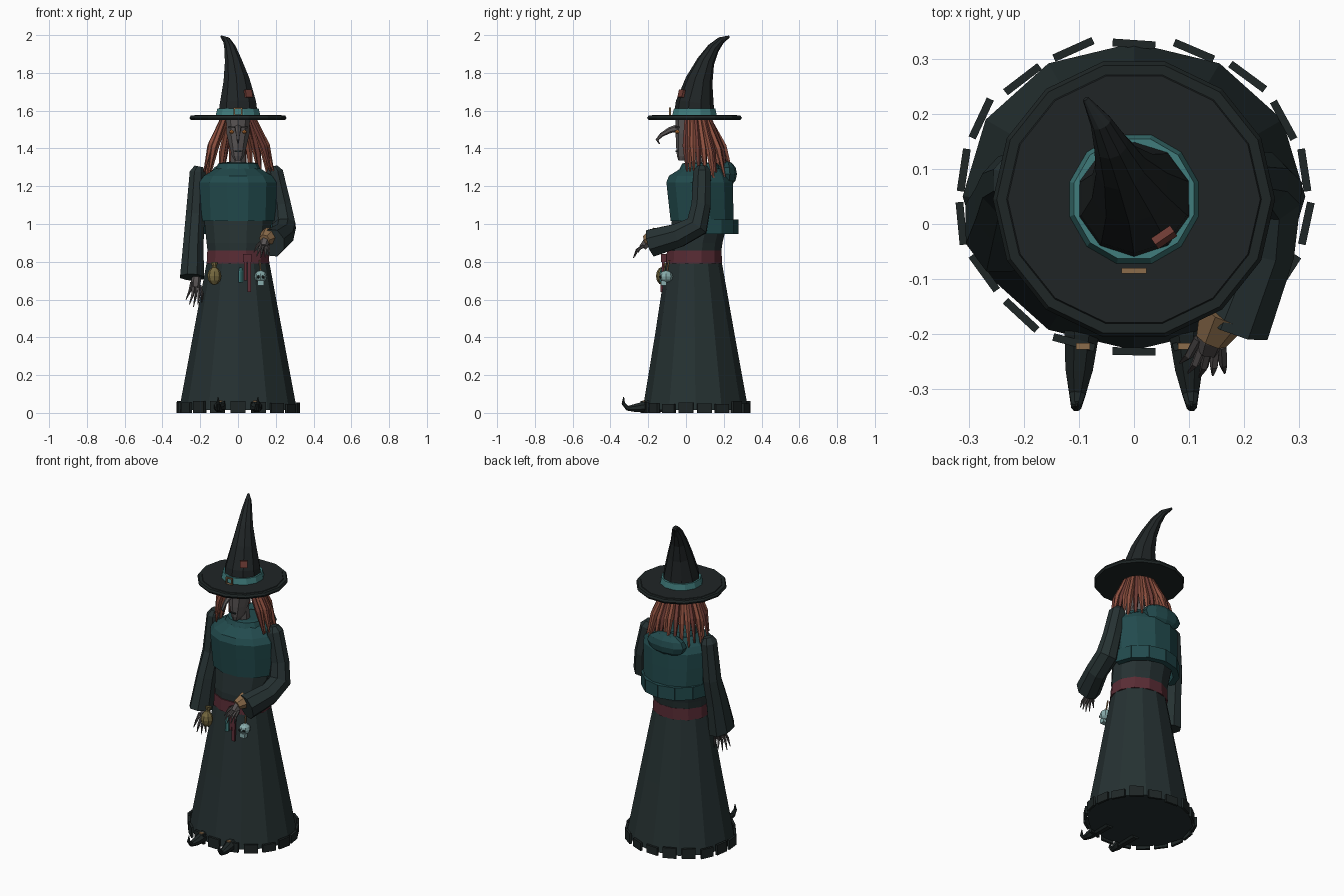
import bpy, bmesh, random
from math import sin, cos, pi, radians
from mathutils import Vector, Matrix

random.seed(4)
MATS = {}
for name, col in dict(
        robe=(.019, .031, .032), dark=(.013, .019, .019), shawl=(.016, .07, .075), hat=(.014, .018, .019),
        band=(.05, .2, .2), belt=(.1, .025, .035), hair=(.27, .08, .05), hair2=(.16, .045, .035),
        skin=(.1, .09, .09), nail=(.06, .055, .055), tan=(.26, .15, .07), pouch=(.18, .14, .05),
        bone=(.25, .42, .42), eye=(.6, .2, .04)).items():
    MATS[name] = bpy.data.materials.new(name)
    MATS[name].diffuse_color = (*col, 1)


def finish(name, bm, mat):
    bmesh.ops.recalc_face_normals(bm, faces=bm.faces)
    me = bpy.data.meshes.new(name)
    bm.to_mesh(me)
    bm.free()
    ob = bpy.data.objects.new(name, me)
    ob.data.materials.append(MATS[mat])
    bpy.context.collection.objects.link(ob)
    return ob


def skin_rings(name, rings, mat):
    """Joins rings of points into a capped skin."""
    bm = bmesh.new()
    rows = [[bm.verts.new(p) for p in r] for r in rings]
    n = len(rows[0])
    for a, b in zip(rows, rows[1:]):
        for i in range(n):
            bm.faces.new((a[i], a[(i + 1) % n], b[(i + 1) % n], b[i]))
    bm.faces.new(rows[0])
    bm.faces.new(rows[-1])
    return finish(name, bm, mat)


def loft(name, secs, n, mat, phase=0.0):
    """Level elliptical sections: (centre x, centre y, z, rx, ry)."""
    return skin_rings(name, [[(x + rx * cos(2 * pi * i / n + phase), y + ry * sin(2 * pi * i / n + phase), z)
                              for i in range(n)] for x, y, z, rx, ry in secs], mat)


def tube(name, pts, radii, n, mat):
    """Sweeps an ellipse along a path; each radius is a number or an (rx, ry) pair."""
    pts = [Vector(p) for p in pts]
    t0, q, rings = Vector((0, 0, 1)), Matrix.Identity(3), []
    for k, p in enumerate(pts):
        t = (pts[min(k + 1, len(pts) - 1)] - pts[max(k - 1, 0)]).normalized()
        q = t0.rotation_difference(t).to_matrix() @ q
        t0 = t
        rx, ry = radii[k] if isinstance(radii[k], tuple) else (radii[k], radii[k])
        rings.append([p + q @ Vector((rx * cos(2 * pi * (i + .5) / n), ry * sin(2 * pi * (i + .5) / n), 0))
                      for i in range(n)])
    return skin_rings(name, rings, mat)


def box(name, loc, size, mat, rz=0.0, rx=0.0):
    bm = bmesh.new()
    m = Matrix.Translation(loc) @ Matrix.Rotation(rz, 4, 'Z') @ Matrix.Rotation(rx, 4, 'X')
    bmesh.ops.create_cube(bm, size=1, matrix=m @ Matrix.Diagonal((*size, 1)))
    return finish(name, bm, mat)


def ball(name, loc, size, mat, u=8, v=6):
    bm = bmesh.new()
    bmesh.ops.create_uvsphere(bm, u_segments=u, v_segments=v, radius=1,
                              matrix=Matrix.Translation(loc) @ Matrix.Diagonal((*size, 1)))
    return finish(name, bm, mat)


# Robe, sash and shawl
loft("robe_skirt", [(0, .05, .015, .312, .28), (0, .047, .4, .24, .213), (0, .042, .8, .165, .147)], 12, "robe")
loft("robe_torso", [(0, .042, .8, .16, .142), (0, .05, .9, .172, .148), (0, .08, 1.05, .188, .155)], 12, "robe",
     pi / 12)
loft("sash", [(0, .042, .79, .172, .153), (0, .044, .86, .168, .15)], 12, "belt", pi / 12)
loft("shawl", [(0, .085, 1.015, .204, .172), (0, .078, 1.13, .21, .178), (0, .072, 1.22, .212, .182),
               (0, .072, 1.255, .187, .168), (0, .085, 1.295, .12, .115)], 12, "shawl", pi / 12)
loft("collar", [(0, .075, 1.28, .125, .115), (0, .075, 1.32, .105, .095), (0, .075, 1.325, .085, .075)], 12, "shawl")
ball("hood", (-.02, .215, 1.265), (.13, .055, .068), "shawl", 10)

# Shawl roll around the back
for i in range(6):
    a = radians(20 + i * 28)
    box("shawl_roll", (.19 * cos(a), .072 + .182 * sin(a), .985), (.1, .035, .078), "shawl", a - pi / 2)

# Tattered hem
N = 18
for i in range(N):
    a = 2 * pi * (i + .5) / N
    h, off = random.uniform(.045, .065), random.uniform(-.006, .004)
    box("hem_tatter", ((.32 + off) * cos(a), .05 + (.283 + off) * sin(a), h / 2), (.078, .014, h), "dark",
        a + pi / 2 + random.uniform(-.12, .12))

# Curled shoes with buckles
for s in (-1, 1):
    tube("shoe", [(s * .095, -.1, .035), (s * .095, -.2, .035), (s * .1, -.265, .026), (s * .103, -.31, .025),
                  (s * .105, -.332, .05), (s * .105, -.33, .085)],
         [(.036, .034), (.034, .033), (.027, .024), (.016, .014), .01, .002], 8, "dark")
    box("shoe_buckle", (s * .093, -.223, .06), (.026, .012, .012), "tan")

# Sleeves: one hanging, one bent forward with a drooping cuff
tube("hanging_sleeve", [(-.207, .08, 1.305), (-.213, .08, 1.275), (-.226, .07, 1.05), (-.236, .035, .9),
                        (-.244, 0, .718)],
     [(.025, .03), (.046, .052), (.054, .058), (.058, .075), (.068, .095)], 8, "robe")
tube("bent_sleeve", [(.185, .085, 1.305), (.192, .085, 1.275), (.23, .08, 1.1), (.244, .058, .99),
                     (.236, -.04, .94), (.182, -.182, .9)],
     [(.025, .03), (.05, .05), (.055, .055), (.066, .066), (.062, .068), (.07, .078)], 8, "robe")


# Bony hands: palm plus five fingers spread across a side vector
def hand(base, fwd, side, size):
    base, fwd, side = Vector(base), Vector(fwd).normalized(), Vector(side).normalized()
    bend = fwd.cross(side) * .15
    tube("palm", [base - fwd * .04, base, base + fwd * .035], [.02, .026, .022], 6, "skin")
    for i in range(5):
        k = i - 2
        L = size * (1 - .1 * abs(k))
        root = base + fwd * (.025 - .015 * (k == -2)) + side * k * .012
        d = fwd + side * k * .13
        tube("finger", [root, root + d * L * .5 + bend * L, root + d * L], [.009, .008, .002], 5,
             "skin" if i % 2 else "nail")


hand((-.222, -.01, .7), (-.1, -.1, -1), (.9, .4, 0), .115)
hand((.142, -.205, .905), (-.2, -.65, -.75), (1, -.1, -.1), .09)
tube("wrist_wrap", [(.165, -.16, .935), (.14, -.212, .915)], [.05, .03], 7, "tan")

# Head, long hooked nose, eyes and mouth
tube("neck", [(0, .05, 1.28), (0, .035, 1.42)], [.045, .04], 8, "skin")
loft("head", [(0, -.02, 1.335, .018, .02), (0, 0, 1.36, .034, .048), (0, .015, 1.42, .05, .068),
              (0, .025, 1.48, .064, .08), (0, .03, 1.56, .066, .085)], 10, "skin", pi / 10)
tube("nose", [(0, -.035, 1.51), (0, -.085, 1.497), (0, -.13, 1.472), (0, -.153, 1.445), (0, -.14, 1.424)],
     [.021, .016, .011, .008, .003], 6, "skin")
box("mouth", (0, -.05, 1.385), (.035, .01, .006), "dark")
for s in (-1, 1):
    ball("eye", (s * .034, -.046, 1.488), (.012, .012, .009), "eye")
    box("brow", (s * .034, -.046, 1.512), (.034, .014, .008), "nail", s * .3)

# Hair strands round the sides and back
for i in range(21):
    a = radians(-30 + i * 240 / 20)
    c, s = cos(a), sin(a)
    out = random.uniform(.165, .2)
    end = random.uniform(1.2, 1.28) if s > 0 else random.uniform(1.27, 1.31)
    p0 = Vector((.085 * c, .045 + .08 * s, 1.555))
    p2 = Vector((out * c, .05 + (out if s > 0 else .09) * s, end))
    p1 = p0.lerp(p2, .55) + Vector((.012 * c, .012 * s, .01))
    tube("hair_strand", [p0, p1, p2], [.013, .017, .005], 5, "hair" if i % 3 else "hair2")

# Hat: brim with rolled rim, bent cone, band, buckle and patch
loft("hat_brim", [(0, .045, 1.553, .245, .245), (0, .045, 1.57, .245, .245)], 14, "hat", -pi / 2 + pi / 14)
loft("hat_rim", [(0, .045, 1.55, .235, .235), (0, .045, 1.55, .25, .25), (0, .045, 1.562, .257, .257),
                 (0, .045, 1.574, .25, .25), (0, .045, 1.574, .235, .235)], 14, "dark", -pi / 2 + pi / 14)
loft("hat_brim_top", [(0, .045, 1.57, .235, .235), (0, .045, 1.577, .23, .23)], 14, "hat", -pi / 2 + pi / 14)
tube("hat_cone", [(0, .045, 1.57), (0, .047, 1.64), (-.008, .07, 1.76), (-.025, .105, 1.86), (-.042, .145, 1.93),
                  (-.06, .185, 1.972), (-.088, .228, 1.992)],
     [.11, .101, .072, .047, .032, .02, .006], 10, "hat")
loft("hat_band", [(0, .045, 1.575, .122, .122), (0, .046, 1.612, .113, .113)], 12, "band", pi / 12)
for x, z, w, h in ((0, 1.575, .045, .007), (0, 1.613, .045, .007), (-.019, 1.594, .007, .04), (.019, 1.594, .007, .04)):
    box("hat_buckle", (x, -.085, z), (w, .01, h), "tan")
box("hat_patch", (.055, -.024, 1.69), (.042, .014, .04), "hair2", .6, -.25)

# Sash knot and hanging ends
box("sash_knot", (.05, -.118, .82), (.045, .03, .04), "belt")
box("sash_end", (.06, -.125, .725), (.02, .012, .17), "belt", 0, -.06)
box("sash_end_short", (.04, -.122, .75), (.016, .012, .1), "belt", 0, -.06)

# Belt trinkets: pouch, vial and small skull
ball("pouch", (-.125, -.125, .725), (.037, .034, .048), "pouch")
tube("pouch_neck", [(-.125, -.12, .755), (-.125, -.115, .775), (-.125, -.11, .795)], [.02, .012, .02], 8, "pouch")
tube("vial", [(.015, -.127, .69), (.015, -.125, .745), (.015, -.123, .77)], [.014, .014, .008], 6, "band")
ball("skull", (.12, -.105, .722), (.033, .036, .032), "bone")
box("skull_jaw", (.12, -.117, .687), (.034, .03, .026), "bone")
tube("skull_cord", [(.12, -.1, .75), (.115, -.09, .81)], [.005, .005], 5, "tan")
for s in (-1, 1):
    ball("skull_socket", (.12 + s * .013, -.135, .72), (.009, .008, .009), "dark", 6, 4)
